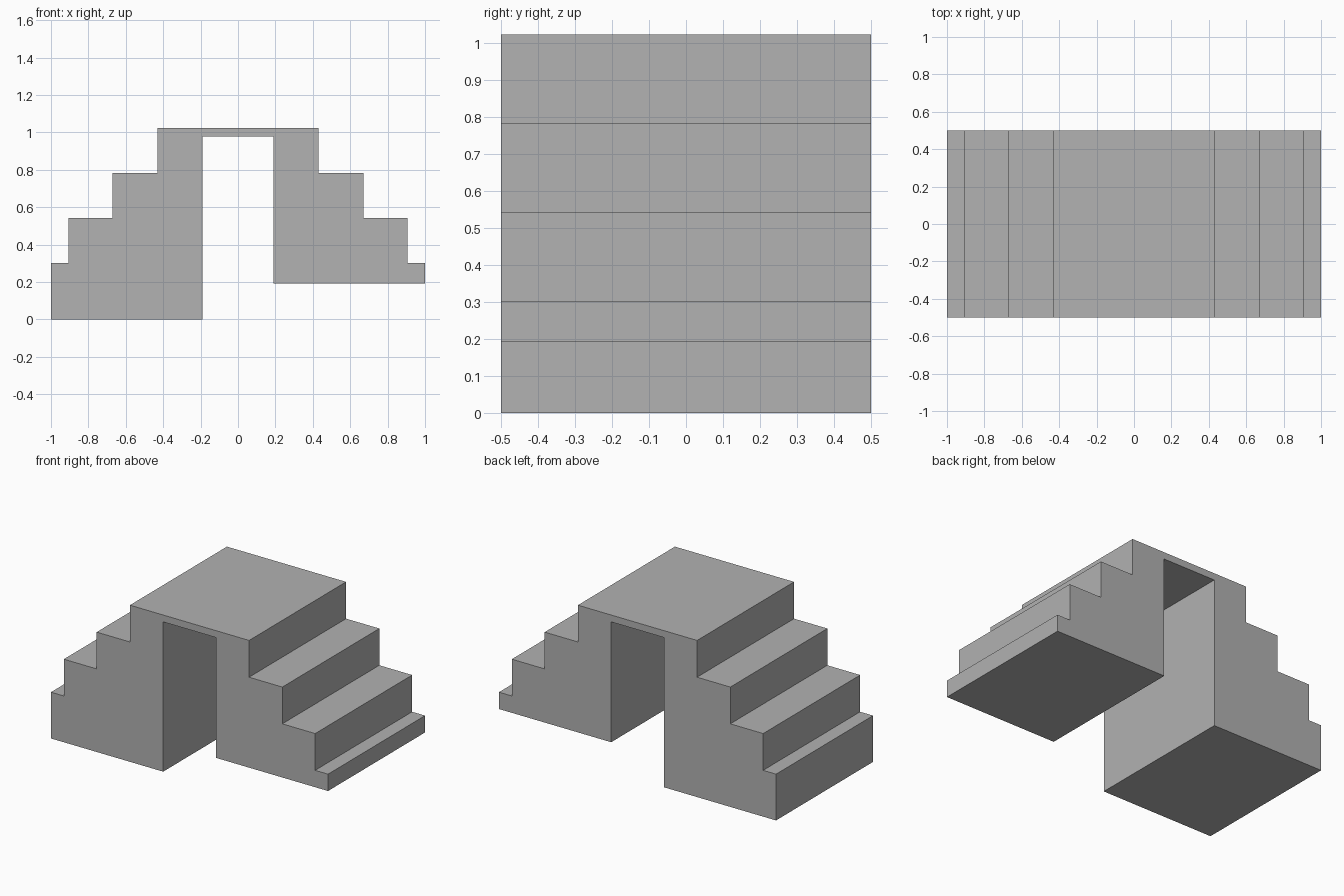
import bpy
import bmesh

cube = bpy.data.objects.get("Cube")
if cube:
    bpy.data.objects.remove(cube, do_unlink=True)

HALF_DEPTH = 0.5
OPENING = 0.19          # half width of the passage
CEILING = 0.977         # underside of the bridging slab
LEFT_BASE = 0.192       # the left flight ends above the ground
STEPS = [(1.0, 0.302), (0.907, 0.542), (0.67, 0.782), (0.43, 1.022)]

# Plain stone colour
stone = bpy.data.materials.new("stone_grey")
stone.use_nodes = True
colour = (0.445, 0.445, 0.445, 1.0)
stone.diffuse_color = colour
stone.node_tree.nodes["Principled BSDF"].inputs["Base Color"].default_value = colour


def flight(side, base):
    """Outline of one flight, from the passage foot out and up to the top."""
    points = [(side * OPENING, base), (side * STEPS[0][0], base)]
    for i, (x, z) in enumerate(STEPS):
        points.append((side * x, z))
        if i + 1 < len(STEPS):
            points.append((side * STEPS[i + 1][0], z))
    return points


# Stepped arch profile: left flight up, right flight down, then the ceiling
profile = flight(1, LEFT_BASE) + flight(-1, 0.0)[::-1]
profile += [(-OPENING, CEILING), (OPENING, CEILING)]

# Extrude the profile from front to back
bm = bmesh.new()
front = bm.faces.new([bm.verts.new((x, -HALF_DEPTH, z)) for x, z in profile])
result = bmesh.ops.extrude_face_region(bm, geom=[front], use_keep_orig=True)
moved = [g for g in result["geom"] if isinstance(g, bmesh.types.BMVert)]
bmesh.ops.translate(bm, verts=moved, vec=(0, 2 * HALF_DEPTH, 0))
bmesh.ops.recalc_face_normals(bm, faces=bm.faces)

mesh = bpy.data.meshes.new("stepped_bridge")
bm.to_mesh(mesh)
bm.free()
mesh.materials.append(stone)
bridge = bpy.data.objects.new("stepped_bridge", mesh)
bpy.context.collection.objects.link(bridge)
